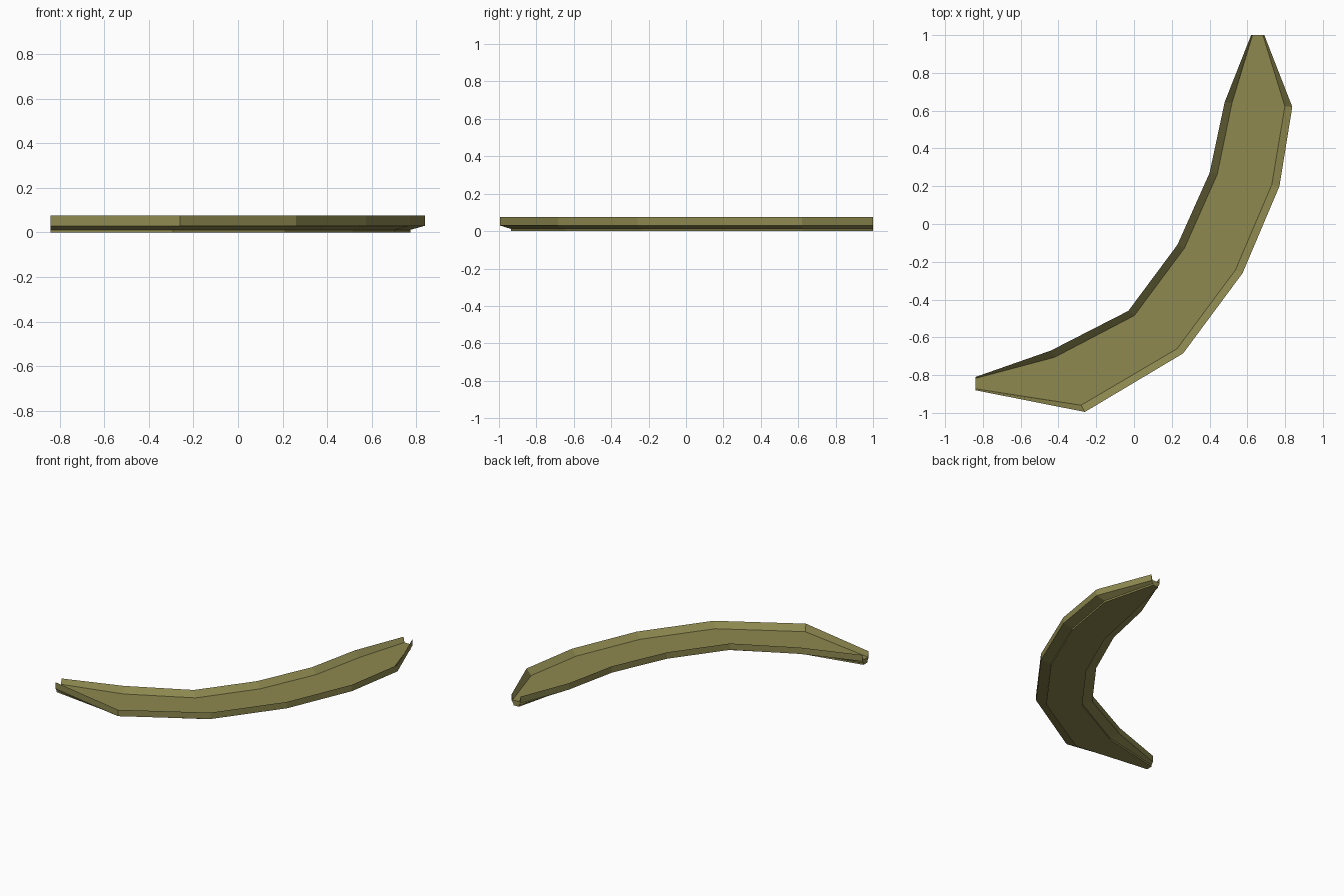
import bpy, bmesh
from mathutils import Vector

if "Cube" in bpy.data.objects:
    bpy.data.objects.remove(bpy.data.objects["Cube"])

# Plan outline: concave and convex edges of the curved tray, station by station
inner = [(-.84, -.81), (-.44, -.67), (-.03, -.46), (.23, -.11), (.40, .27), (.48, .645), (.62, 1)]
outer = [(-.84, -.88), (-.26, -.995), (.26, -.685), (.575, -.26), (.77, .20), (.838, .62), (.69, 1)]

# Cross-section: (fraction across the tray, height)
half = [(.11, .037), (0, .076), (0, .03), (.18, .012), (.18, 0)]
section = half + [(1 - t, z) for t, z in reversed(half)]

# Loft the trough section along the outline
bm = bmesh.new()
rings = []
for a, b in zip(inner, outer):
    a, b = Vector(a), Vector(b)
    rings.append([bm.verts.new((*a.lerp(b, t), z)) for t, z in section])
n = len(section)
for r, s in zip(rings, rings[1:]):
    for i in range(n):
        j = (i + 1) % n
        bm.faces.new((r[i], r[j], s[j], s[i]))

# End caps
bm.faces.new(rings[0])
bm.faces.new(rings[-1][::-1])
bmesh.ops.recalc_face_normals(bm, faces=bm.faces[:])

mesh = bpy.data.meshes.new("curved_tray")
bm.to_mesh(mesh)
bm.free()
tray = bpy.data.objects.new("curved_tray", mesh)
bpy.context.collection.objects.link(tray)

# Olive colour
mat = bpy.data.materials.new("olive")
mat.diffuse_color = (.27, .25, .08, 1)
mat.use_nodes = True
mat.node_tree.nodes["Principled BSDF"].inputs["Base Color"].default_value = mat.diffuse_color
mesh.materials.append(mat)
